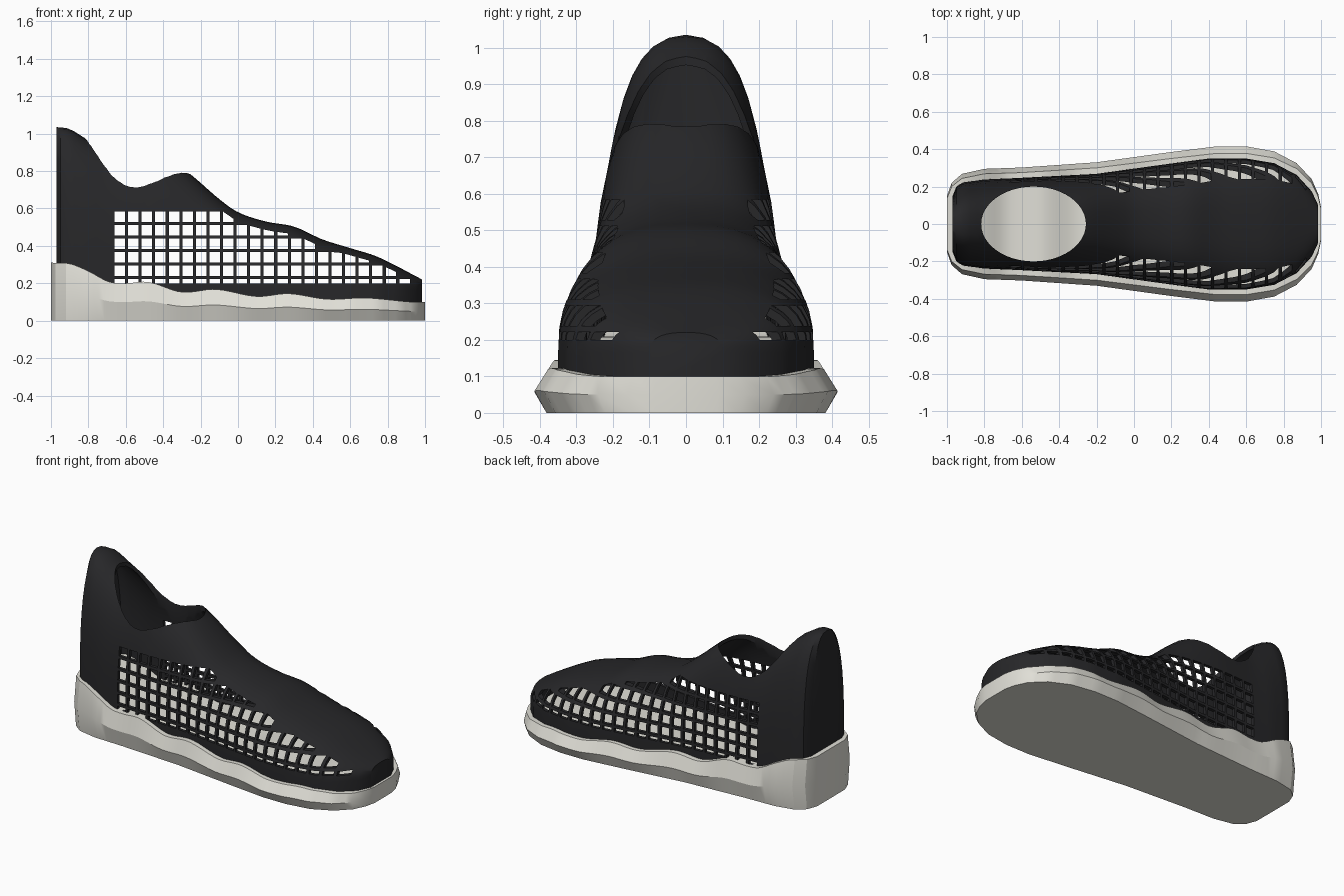
import bpy, bmesh, math

if "Cube" in bpy.data.objects:
    bpy.data.objects.remove(bpy.data.objects["Cube"])

# ---------- helpers ----------
def linear(pts, x):
    for (a, p), (b, q) in zip(pts, pts[1:]):
        if x <= b:
            return p + (q - p) * max(0, (x - a) / (b - a))
    return pts[-1][1]

def smooth(pts, x):
    """Cubic Hermite curve through the points."""
    def slope(i):
        lo, hi = max(i - 1, 0), min(i + 1, len(pts) - 1)
        return (pts[hi][1] - pts[lo][1]) / (pts[hi][0] - pts[lo][0])
    for i in range(len(pts) - 1):
        (a, p), (b, q) = pts[i], pts[i + 1]
        if x <= b or i == len(pts) - 2:
            d = b - a
            t = min(max((x - a) / d, 0), 1)
            return ((2*t**3 - 3*t**2 + 1) * p + (t**3 - 2*t**2 + t) * d * slope(i)
                    + (3*t**2 - 2*t**3) * q + (t**3 - t**2) * d * slope(i + 1))

def stations(pts, step=0.05):
    """Control positions plus evenly filled gaps."""
    xs = []
    for (a, _), (b, _) in zip(pts, pts[1:]):
        n = max(1, round((b - a) / step))
        xs += [a + (b - a) * i / n for i in range(n)]
    return xs + [pts[-1][0]]

def colour(name, rgb):
    m = bpy.data.materials.new(name)
    m.diffuse_color = (*rgb, 1)
    m.use_nodes = True
    m.node_tree.nodes["Principled BSDF"].inputs["Base Color"].default_value = m.diffuse_color
    return m

def make_object(name, bm, mat=None):
    bmesh.ops.recalc_face_normals(bm, faces=bm.faces)
    me = bpy.data.meshes.new(name)
    bm.to_mesh(me)
    bm.free()
    ob = bpy.data.objects.new(name, me)
    bpy.context.collection.objects.link(ob)
    if mat:
        me.materials.append(mat)
    return ob

def loft(name, rings, closed, mat):
    """Skin between cross-sections, with flat ends."""
    bm = bmesh.new()
    rows = [[bm.verts.new(p) for p in r] for r in rings]
    n = len(rows[0])
    for r, s in zip(rows, rows[1:]):
        for i in range(n if closed else n - 1):
            j = (i + 1) % n
            bm.faces.new((r[i], r[j], s[j], s[i]))
    bm.faces.new(rows[0])
    bm.faces.new(rows[-1])
    return make_object(name, bm, mat)

def apply(ob, kind, **props):
    bpy.context.view_layer.objects.active = ob
    m = ob.modifiers.new(kind, kind)
    for k, v in props.items():
        setattr(m, k, v)
    bpy.ops.object.modifier_apply(modifier=m.name)

def soften(ob, angle):
    bpy.ops.object.select_all(action='DESELECT')
    ob.select_set(True)
    bpy.context.view_layer.objects.active = ob
    bpy.ops.object.shade_smooth_by_angle(angle=math.radians(angle))

# ---------- profiles along the length ----------
SOLE_W = [(-1, .15), (-.975, .22), (-.92, .268), (-.8, .295), (-.6, .302), (-.2, .33), (.2, .385),
          (.44, .415), (.6, .415), (.75, .388), (.87, .325), (.95, .24), (.985, .16), (1, .09)]
SOLE_H = [(-1, .31), (-.9, .305), (-.8, .265), (-.69, .208), (-.6, .2), (-.48, .207), (-.3, .153),
          (-.12, .168), (.1, .13), (.27, .145), (.48, .115), (.68, .122), (.93, .1), (1, .1)]
UPPER_W = [(-.97, .15), (-.95, .2), (-.915, .222), (-.8, .238), (-.6, .247), (-.2, .268), (.1, .31),
           (.4, .35), (.6, .35), (.75, .325), (.87, .262), (.95, .175), (.985, .1)]
UPPER_H = [(-.97, 1.035), (-.9, 1.025), (-.8, .965), (-.68, .91), (-.54, .9), (-.4, .87), (-.27, .795),
           (-.1, .65), (0, .58), (.15, .53), (.3, .503), (.45, .435), (.6, .388), (.75, .34), (.985, .22)]

black = colour("black_knit", (.02, .02, .022))
cream = colour("cream_foam", (.75, .74, .68))

# Sole: bulging side walls with a wavy top edge
rings = []
for x in stations(SOLE_W, .03):
    w, h = linear(SOLE_W, x), smooth(SOLE_H, x)
    half = [(.92 * w, 0), (w, h / 2), (.91 * w, h)]
    rings.append([(x, y, z) for y, z in half] + [(x, -y, z) for y, z in reversed(half)])
sole = loft("sole", rings, True, cream)
soften(sole, 25)

# Upper: arched shell over the sole
SEG = 20
rings = []
for x in stations(UPPER_W, .04):
    w, h, s = linear(UPPER_W, x), smooth(UPPER_H, x), smooth(SOLE_H, x)
    base = max(.165, s + .01)
    ring = [(x, w, s - .02)]
    for i in range(SEG + 1):
        t = math.pi * i / SEG
        c, k = math.cos(t), max(math.sin(t), 0)
        ring.append((x, math.copysign(w * abs(c) ** (2 / 2.6), c), base + (h - base) * k ** (2 / 2.6)))
    rings.append(ring + [(x, -w, s - .02)])
upper = loft("upper", rings, False, black)
apply(upper, 'SOLIDIFY', thickness=.02, offset=-1)

# Foot opening: upright oval cutter
bm = bmesh.new()
bmesh.ops.create_cone(bm, cap_ends=True, segments=48, radius1=1, radius2=1, depth=1)
for v in bm.verts:
    v.co = (v.co.x * .28 - .537, v.co.y * .2, v.co.z + .9)
opening = make_object("opening_cutter", bm)

# Side mesh: grid of square holes, trimmed below the top line
bm = bmesh.new()
PITCH, HOLE = .0725, .056
def limit(x):
    h = smooth(UPPER_H, x)
    return h - .03 - .05 * (h - .22)
for col in range(23):
    x0 = -.66 + col * PITCH
    x1 = x0 + HOLE
    for row in range(6):
        z0 = max(.2, .166 + row * PITCH)
        zt = .166 + row * PITCH + HOLE
        za, zb = min(zt, limit(x0)), min(zt, limit(x1))
        if zb - z0 < .006:
            continue
        vs = bmesh.ops.create_cube(bm, size=1)['verts']
        for v in vs:
            left, top = v.co.x < 0, v.co.z > 0
            v.co = (x0 if left else x1, v.co.y * 1.2, (za if left else zb) if top else z0)
holes = make_object("mesh_hole_cutter", bm)

for cutter in (opening, holes):
    cutter.hide_render = True
    apply(upper, 'BOOLEAN', object=cutter, operation='DIFFERENCE', solver='EXACT')
    bpy.data.objects.remove(cutter)
soften(upper, 30)
